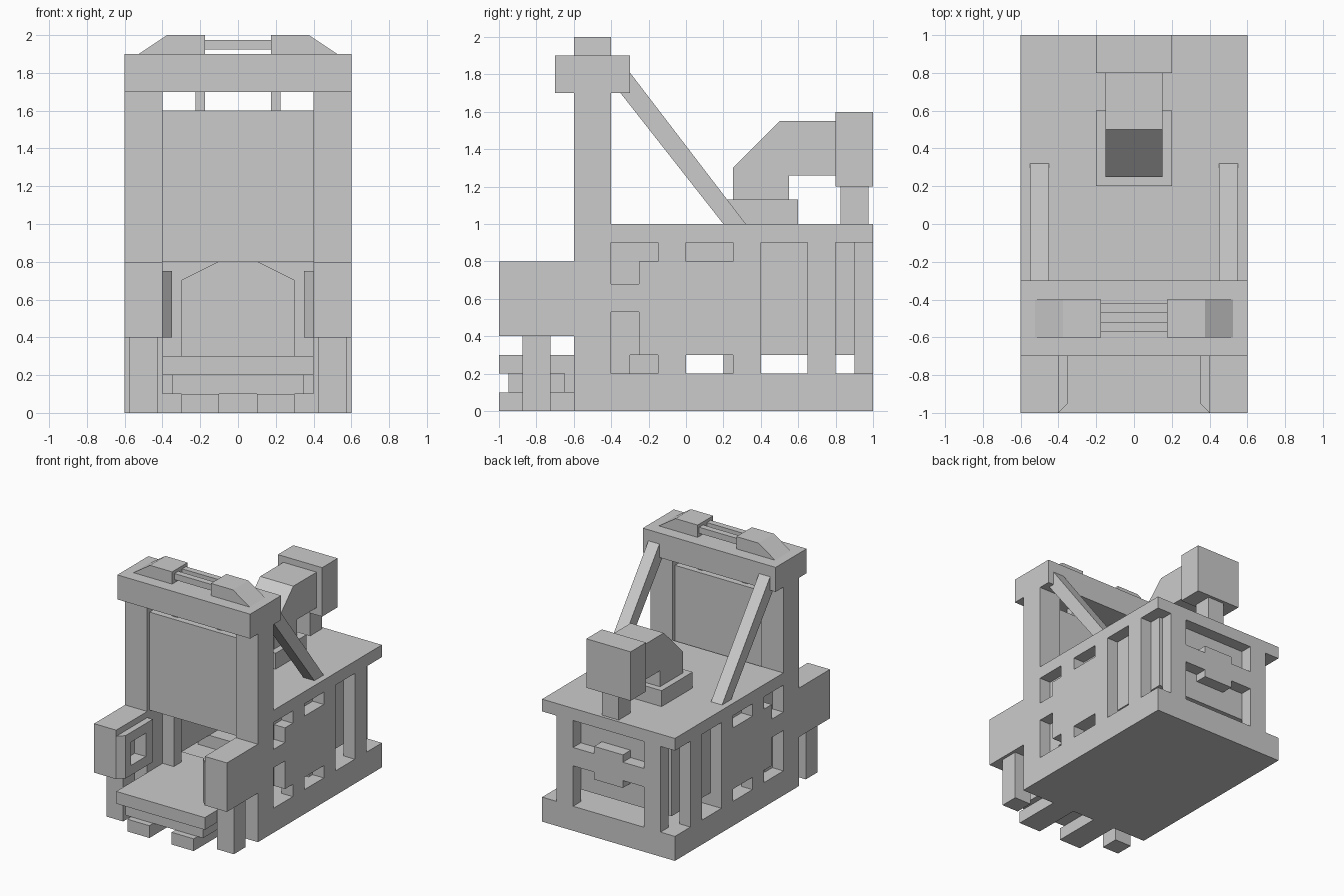
import bpy

cube = bpy.data.objects.get("Cube")
if cube:
    bpy.data.objects.remove(cube, do_unlink=True)

grey = bpy.data.materials.new("stone grey")
GREY = (0.6, 0.6, 0.6, 1)
grey.use_nodes = True
grey.diffuse_color = GREY
grey.node_tree.nodes["Principled BSDF"].inputs["Base Color"].default_value = GREY


def prism(name, profile, lo, hi, axis, mirror=False, cutter=None):
    """Extrude a 2D profile along an axis, optionally cut and mirrored in x."""
    def place(u, v, w):
        return {"x": (w, u, v), "y": (u, w, v), "z": (u, v, w)}[axis]
    n = len(profile)
    verts = [place(u, v, w) for w in (lo, hi) for u, v in profile]
    faces = [list(range(n)), list(range(n, 2 * n))]
    faces += [[i, (i + 1) % n, n + (i + 1) % n, n + i] for i in range(n)]
    mesh = bpy.data.meshes.new(name)
    mesh.from_pydata(verts, [], faces)
    mesh.materials.append(grey)
    obj = bpy.data.objects.new(name, mesh)
    bpy.context.collection.objects.link(obj)
    # consistent outward normals
    import bmesh
    bm = bmesh.new()
    bm.from_mesh(mesh)
    bmesh.ops.recalc_face_normals(bm, faces=bm.faces)
    bm.to_mesh(mesh)
    bm.free()
    if cutter:
        cut = obj.modifiers.new("recess", "BOOLEAN")
        cut.operation, cut.solver, cut.object = "DIFFERENCE", "EXACT", cutter
    if mirror:
        mod = obj.modifiers.new("mirror", "MIRROR")
        mod.use_mirror_merge = False
    return obj


def box(name, x, y, z, mirror=False, cutter=None):
    corners = [(x[0], y[0]), (x[1], y[0]), (x[1], y[1]), (x[0], y[1])]
    return prism(name, corners, z[0], z[1], "z", mirror, cutter)


def wide(name, half, y, z):
    return box(name, (-half, half), y, z)


# Base and roof slabs
wide("base_slab", 0.6, (-0.6, 1), (0, 0.2))
wide("roof_slab", 0.6, (-0.4, 1), (0.9, 1))

# Gate tower: pillars, lintel, raised gate with hangers
box("gate_pillar", (0.4, 0.6), (-0.6, -0.4), (0.2, 1.7), True)
wide("lintel", 0.6, (-0.7, -0.3), (1.7, 1.9))
wide("gate", 0.4, (-0.57, -0.43), (0.8, 1.6))
box("gate_hanger", (0.175, 0.225), (-0.53, -0.47), (1.6, 1.7), True)

# Winch on the lintel
prism("winch_block", [(0.175, 1.9), (0.525, 1.9), (0.375, 2), (0.175, 2)],
      -0.6, -0.4, "y", True)
for y in (-0.57, -0.47):
    wide("winch_bar", 0.175, (y, y + 0.05), (1.925, 1.975))

# Diagonal braces
prism("brace", [(-0.35, 1.7), (0.2, 1), (0.32, 1), (-0.3, 1.81)],
      0.45, 0.55, "x", True)

# Side boxes by the entrance, with a recessed window on the inner face
cutter = box("window_cutter", (0.3, 0.45), (-0.88, -0.69), (0.48, 0.67))
cutter.hide_render = True
cutter.hide_viewport = True
box("side_box", (0.4, 0.6), (-1, -0.6), (0.4, 0.8), True, cutter)
prism("window_frame", [(0.4, -1), (0.4, -0.6), (0.35, -0.6), (0.35, -0.95)],
      0.4, 0.75, "z", True, cutter)
box("side_box_leg", (0.425, 0.575), (-0.875, -0.725), (0, 0.4), True)

# Entrance platform
wide("platform", 0.4, (-1, -0.15), (0.2, 0.3))
wide("platform_support", 0.35, (-0.95, -0.6), (0.1, 0.2))
wide("platform_back_support", 0.4, (-0.65, -0.6), (0.1, 0.2))
box("platform_foot", (0.1, 0.3), (-1, -0.6), (0, 0.1), True)

# Inner room: arched front wall, side walls, back wall, joist
prism("arch_wall", [(-0.5, 0.2), (-0.3, 0.2), (-0.3, 0.7), (-0.1, 0.8),
                    (0.1, 0.8), (0.3, 0.7), (0.3, 0.2), (0.5, 0.2),
                    (0.5, 0.9), (-0.5, 0.9)], -0.4, -0.3, "y")
box("room_side", (0.4, 0.5), (-0.3, 0.9), (0.3, 0.9), True)
wide("room_back", 0.4, (0.8, 0.9), (0.3, 0.9))
wide("floor_joist", 0.5, (0.2, 0.4), (0.2, 0.3))

# Outer side walls with slots
FULL, MIDDLE, RAIL = (0.2, 0.9), (0.3, 0.8), (0.53, 0.68)
for name, y, z in [("side_rail", (-0.4, -0.25), RAIL),
                   ("side_panel", (-0.25, -0.15), MIDDLE),
                   ("side_post", (-0.15, 0), FULL),
                   ("side_panel", (0, 0.25), MIDDLE),
                   ("side_post", (0.25, 0.4), FULL),
                   ("side_post", (0.65, 0.8), FULL)]:
    box(name, (0.5, 0.6), y, z, True)

# Back wall: posts and a stepped rail
box("back_post", (0.32, 0.47), (0.9, 1), FULL, True)
wide("back_rail", 0.32, (0.9, 1), RAIL)
wide("back_rail_block", 0.13, (0.9, 1), (0.47, 0.74))

# Bent pipe on the roof
wide("pipe_base", 0.2, (0.2, 0.6), (1, 1.13))
prism("pipe_elbow", [(0.25, 1.13), (0.55, 1.13), (0.55, 1.26), (0.8, 1.26),
                     (0.8, 1.55), (0.5, 1.55), (0.25, 1.3)], -0.15, 0.15, "x")
wide("pipe_head", 0.2, (0.8, 1), (1.2, 1.6))
wide("pipe_leg", 0.075, (0.825, 0.975), (1, 1.2))
